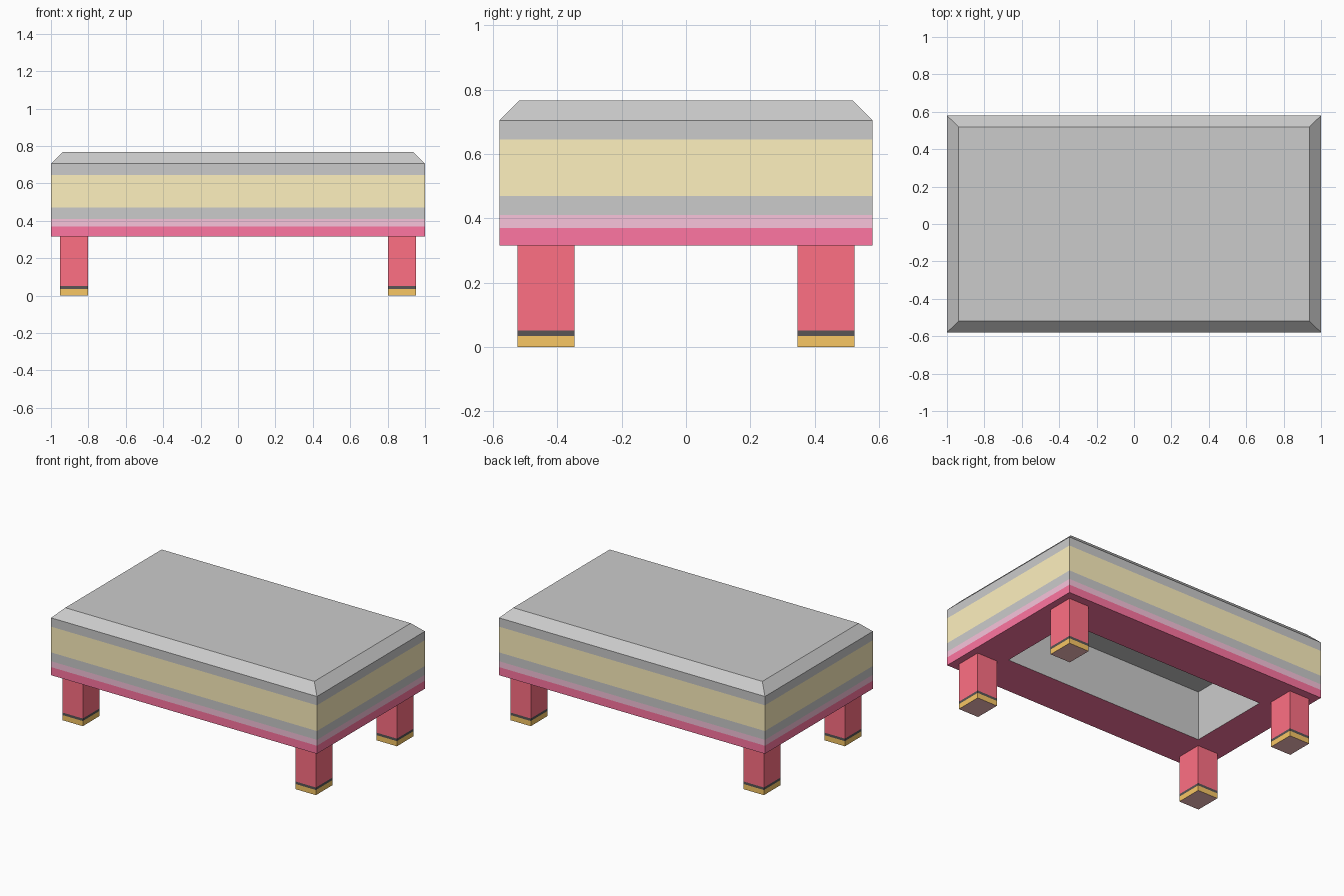
import bpy, bmesh

if "Cube" in bpy.data.objects:
    bpy.data.objects.remove(bpy.data.objects["Cube"])


def material(name, rgb):
    mat = bpy.data.materials.new(name)
    mat.diffuse_color = (*rgb, 1.0)
    mat.use_nodes = True
    mat.node_tree.nodes["Principled BSDF"].inputs["Base Color"].default_value = mat.diffuse_color
    return mat


GREY = material("grey", (0.8, 0.8, 0.8))
RED = material("trim_red", (1.0, 0.18, 0.36))
PINK = material("pink", (0.94, 0.55, 0.71))
YELLOW = material("yellow", (1.0, 0.88, 0.52))
LEG_RED = material("leg_red", (1.0, 0.16, 0.23))
BLACK = material("black", (0.1, 0.09, 0.09))
ORANGE = material("orange", (0.94, 0.57, 0.13))
SOLE = material("sole", (1.0, 0.55, 0.55))


def stacked_box(name, rings, bands, start_cap, end_cap=None, centre=(0, 0)):
    """Loft rectangles (half x, half y, z); bands colours each step between them."""
    mats = list(dict.fromkeys(m for m in [start_cap, *bands, end_cap] if m))
    bm = bmesh.new()
    loops = []
    for hx, hy, z in rings:
        loops.append([bm.verts.new((centre[0] + sx * hx, centre[1] + sy * hy, z))
                      for sx, sy in ((-1, -1), (1, -1), (1, 1), (-1, 1))])
    for low, high, mat in zip(loops, loops[1:], bands):
        for i in range(4):
            j = (i + 1) % 4
            face = bm.faces.new((low[i], low[j], high[j], high[i]))
            face.material_index = mats.index(mat)
    bm.faces.new(loops[0][::-1]).material_index = mats.index(start_cap)
    if end_cap:
        bm.faces.new(loops[-1]).material_index = mats.index(end_cap)
    mesh = bpy.data.meshes.new(name)
    bm.to_mesh(mesh)
    bm.free()
    for mat in mats:
        mesh.materials.append(mat)
    obj = bpy.data.objects.new(name, mesh)
    bpy.context.collection.objects.link(obj)
    return obj


# Striped body: recess ceiling, recess walls, underside rim, side bands, bevelled top
recess, outer = (0.755, 0.29), (1.0, 0.58)
rings = [(*recess, 0.65), (*recess, 0.315)]
rings += [(*outer, z) for z in (0.315, 0.37, 0.41, 0.47, 0.645, 0.705)]
rings.append((0.937, 0.518, 0.767))
stacked_box("body", rings,
            [GREY, RED, RED, PINK, GREY, YELLOW, GREY, GREY], GREY, GREY)

# Four legs with a black line and an orange foot
for side, sx in (("left", -1), ("right", 1)):
    for end, sy in (("front", -1), ("back", 1)):
        stacked_box(f"{end}_{side}_leg",
                    [(0.076, 0.089, z) for z in (0, 0.035, 0.052, 0.315)],
                    [ORANGE, BLACK, LEG_RED], SOLE,
                    centre=(sx * 0.877, sy * 0.435))
